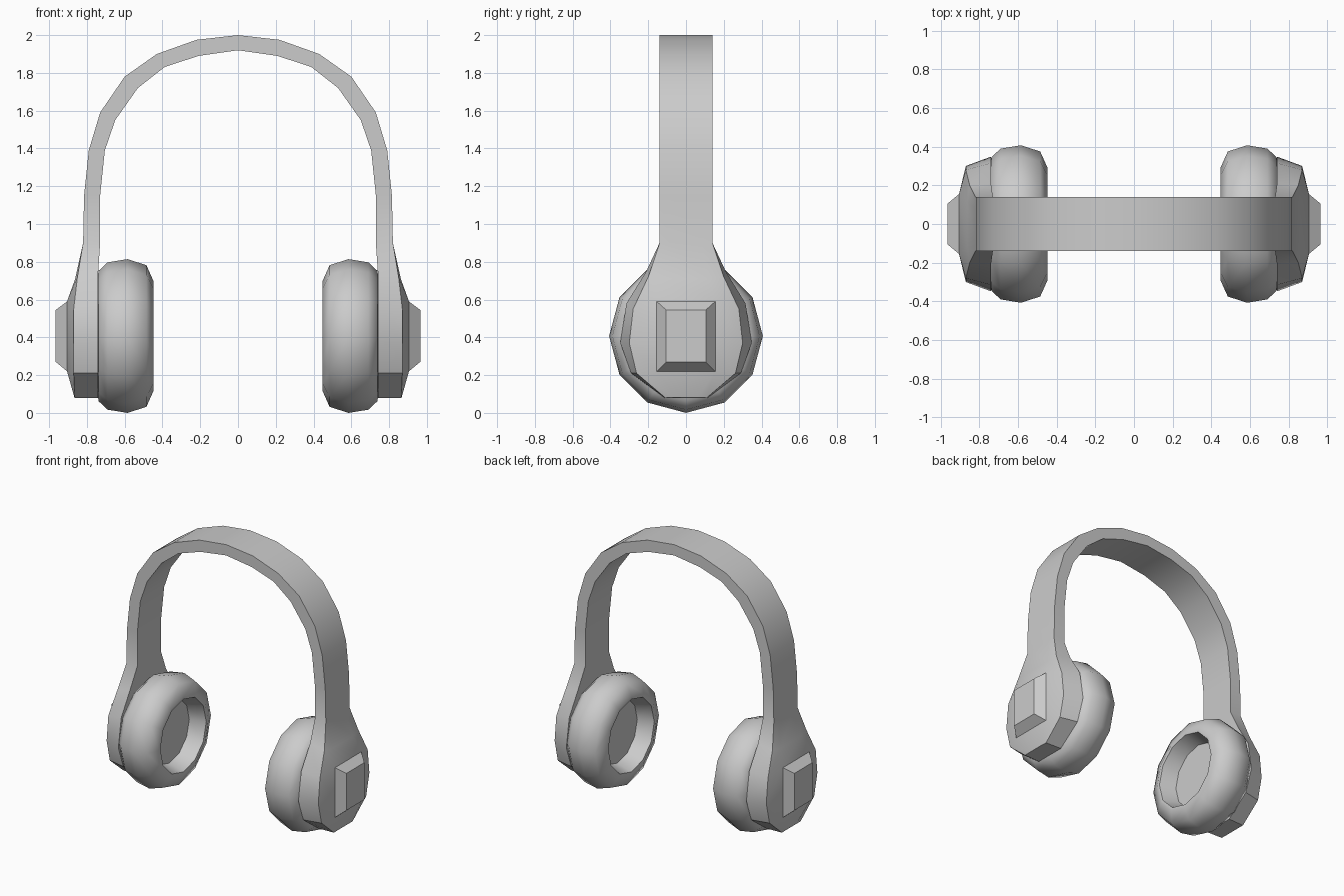
import bpy, bmesh
from math import cos, sin, pi, radians

if "Cube" in bpy.data.objects:
    bpy.data.objects.remove(bpy.data.objects["Cube"])


def build(name, rings, cap_start=True, cap_end=True, angle=30):
    """Loft closed rings of points, then mirror the part across x = 0."""
    bm = bmesh.new()
    loops = [[bm.verts.new(p) for p in ring] for ring in rings]
    n = len(loops[0])
    for a, b in zip(loops, loops[1:]):
        for i in range(n):
            j = (i + 1) % n
            bm.faces.new((a[i], a[j], b[j], b[i]))
    if cap_start:
        bm.faces.new(loops[0][::-1])
    if cap_end:
        bm.faces.new(loops[-1])
    bmesh.ops.recalc_face_normals(bm, faces=bm.faces)
    mesh = bpy.data.meshes.new(name)
    bm.to_mesh(mesh)
    bm.free()
    obj = bpy.data.objects.new(name, mesh)
    bpy.context.collection.objects.link(obj)
    bpy.ops.object.select_all(action='DESELECT')
    obj.select_set(True)
    bpy.context.view_layer.objects.active = obj
    bpy.ops.object.shade_smooth_by_angle(angle=radians(angle))
    mod = obj.modifiers.new("mirror", 'MIRROR')
    mod.use_axis[0] = True
    mod.merge_threshold = 0.0005
    return obj


def section(inner, rim, face):
    """Six-point cross-section; each argument is (x, z, half width)."""
    (xi, zi, yi), (xr, zr, yr), (xf, zf, yf) = inner, rim, face
    return [(xi, -yi, zi), (xr, -yr, zr), (xf, -yf, zf),
            (xf, yf, zf), (xr, yr, zr), (xi, yi, zi)]


# Headband arch: outer x, z and inner x, z from the crown downwards
W = 0.14
arch = [(0, 2.0, 0, 1.92), (0.22, 1.975, 0.21, 1.89), (0.43, 1.90, 0.39, 1.83),
        (0.60, 1.78, 0.53, 1.72), (0.73, 1.59, 0.65, 1.55),
        (0.79, 1.39, 0.705, 1.39), (0.815, 1.15, 0.73, 1.15),
        (0.82, 0.90, 0.73, 0.90)]
rings = [section((xi, zi, W), (xo, zo, W), (xo, zo, W * 0.6))
         for xo, zo, xi, zi in arch]

# Widening ear plate with a shallow domed outer face
rings += [
    section((0.74, 0.75, 0.21), (0.85, 0.72, 0.20), (0.862, 0.71, 0.12)),
    section((0.74, 0.58, 0.315), (0.87, 0.55, 0.28), (0.905, 0.59, 0.155)),
    section((0.74, 0.37, 0.348), (0.87, 0.37, 0.30), (0.905, 0.37, 0.155)),
    section((0.74, 0.21, 0.29), (0.87, 0.21, 0.262), (0.905, 0.22, 0.155)),
    section((0.74, 0.08, 0.115), (0.865, 0.08, 0.11), (0.866, 0.081, 0.06)),
]
build("headband_and_ear_plates", rings, cap_start=False)


# Raised side buttons
def rect(x, y, z0, z1):
    return [(x, -y, z0), (x, y, z0), (x, y, z1), (x, -y, z1)]


build("side_buttons", [rect(0.89, 0.155, 0.22, 0.59), rect(0.905, 0.155, 0.22, 0.59),
                       rect(0.965, 0.105, 0.27, 0.545)], angle=15)

# Twelve-sided ear cushions with a recessed centre: x, radius
profile = [(0.745, 0.29), (0.738, 0.345), (0.69, 0.39), (0.585, 0.407),
           (0.485, 0.375), (0.447, 0.29), (0.45, 0.27), (0.565, 0.235)]
build("ear_cushions",
      [[(x, r * cos(2 * pi * i / 12), 0.407 + r * sin(2 * pi * i / 12))
        for i in range(12)] for x, r in profile], angle=50)
